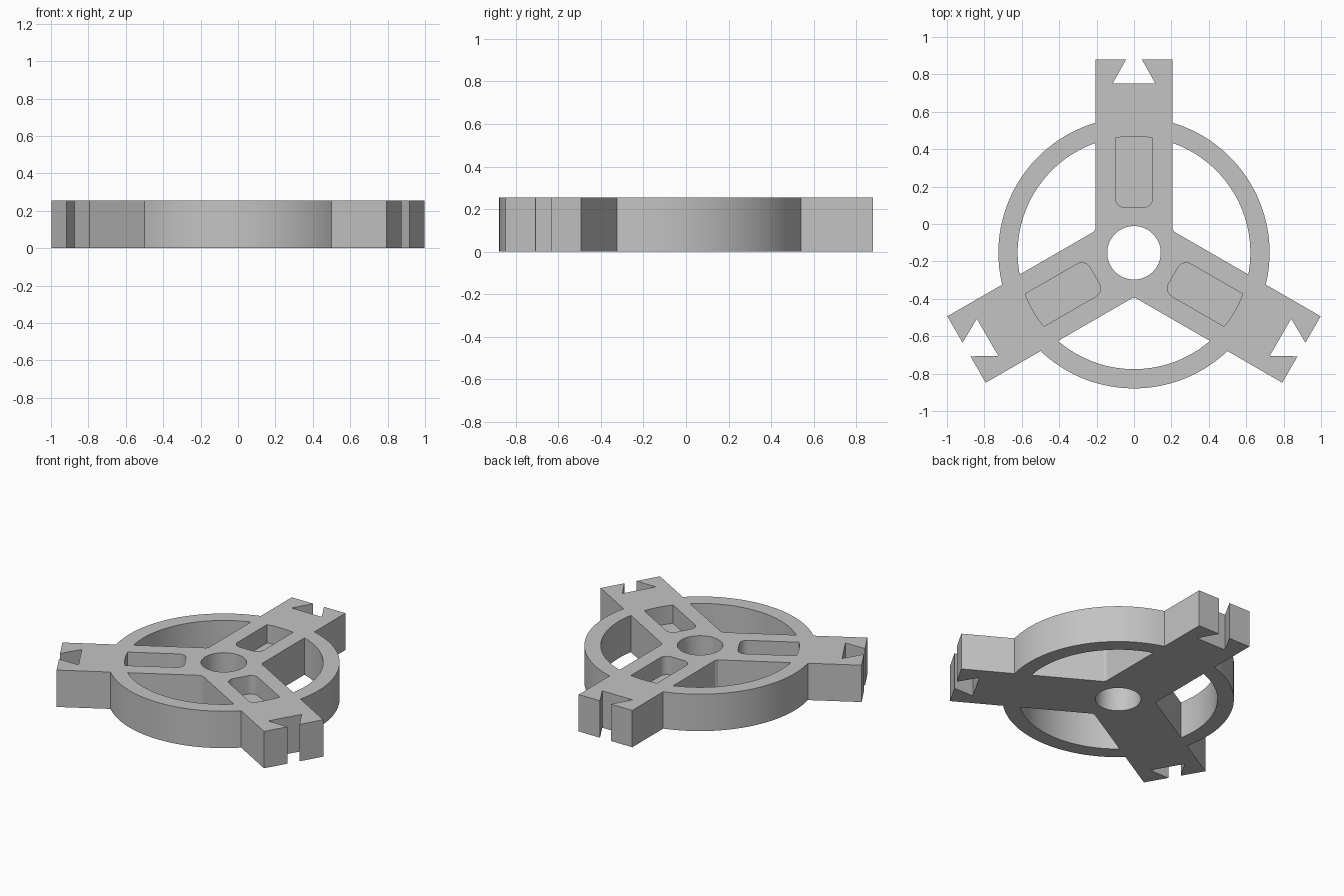
import bpy, bmesh
from math import sin, cos, asin, radians, pi, sqrt
from mathutils import Matrix, Vector

cube = bpy.data.objects.get("Cube")
if cube:
    bpy.data.objects.remove(cube, do_unlink=True)

HEIGHT = 0.255
POCKET_FLOOR = 0.128
RIM_OUT, RIM_IN = 0.725, 0.622
HUB, BORE = 0.243, 0.143
ARM, HALF = 1.034, 0.205          # arm reach and half width
CENTRE = Vector((0, -0.154, 0))
THIRD = radians(120)

grey = bpy.data.materials.new("plain grey")
grey.use_nodes = True
grey.diffuse_color = (0.55, 0.55, 0.55, 1)
grey.node_tree.nodes["Principled BSDF"].inputs["Base Color"].default_value = grey.diffuse_color


def arc(radius, start, end, steps, cx=0, cy=0):
    angles = [start + (end - start) * i / steps for i in range(steps + 1)]
    return [(cx + radius * cos(a), cy + radius * sin(a)) for a in angles]


def turned(points, angle):
    return [(x * cos(angle) - y * sin(angle), x * sin(angle) + y * cos(angle)) for x, y in points]


def prism(name, points, low, high):
    bm = bmesh.new()
    base = bm.faces.new([bm.verts.new((x, y, low)) for x, y in points])
    top = bmesh.ops.extrude_face_region(bm, geom=[base])["geom"]
    bmesh.ops.translate(bm, vec=(0, 0, high - low),
                        verts=[v for v in top if isinstance(v, bmesh.types.BMVert)])
    bmesh.ops.transform(bm, matrix=Matrix.Translation(CENTRE), verts=bm.verts)
    bmesh.ops.recalc_face_normals(bm, faces=bm.faces)
    mesh = bpy.data.meshes.new(name)
    bm.to_mesh(mesh)
    bm.free()
    mesh.materials.append(grey)
    obj = bpy.data.objects.new(name, mesh)
    bpy.context.collection.objects.link(obj)
    return obj


# One third of the outline: an arm with a dovetail slot, then the rim
edge = asin(HALF / RIM_OUT)
sector = [(ARM, -HALF), (ARM, -0.042), (ARM - 0.13, -0.115),
          (ARM - 0.13, 0.115), (ARM, 0.042), (ARM, HALF)]
sector += arc(RIM_OUT, edge, THIRD - edge, 40)

# Opening between two arms, the rim and the hub
outer, inner = asin(HALF / RIM_IN), asin(HALF / HUB)
window = arc(RIM_IN, outer, THIRD - outer, 40) + arc(HUB, THIRD - inner, inner, 4)

# Blind pocket in an arm: rounded at the hub, curved at the rim
r, half = 0.05, 0.1
end = asin(half / RIM_IN)
pocket = arc(RIM_IN, -end, end, 8)
pocket += arc(r, pi / 2, pi, 6, HUB + r, half - r)
pocket += arc(r, pi, 1.5 * pi, 6, HUB + r, r - half)

outline, cutters = [], [prism("bore_cutter", arc(BORE, 0, 2 * pi, 64)[:-1], -0.1, 0.4)]
for i in range(3):
    angle = pi / 2 + i * THIRD
    outline += turned(sector, angle)
    cutters.append(prism("window_cutter", turned(window, angle), -0.1, 0.4))
    cutters.append(prism("pocket_cutter", turned(pocket, angle), POCKET_FLOOR, 0.4))

wheel = prism("three_arm_wheel", outline, 0, HEIGHT)
bpy.ops.object.select_all(action='DESELECT')
bpy.context.view_layer.objects.active = wheel
wheel.select_set(True)
for cutter in cutters:
    cutter.hide_render = True
    mod = wheel.modifiers.new("cut", 'BOOLEAN')
    mod.operation = 'DIFFERENCE'
    mod.solver = 'EXACT'
    mod.object = cutter
    bpy.ops.object.modifier_apply(modifier=mod.name)
    bpy.data.objects.remove(cutter, do_unlink=True)

bpy.ops.object.shade_smooth_by_angle(angle=radians(30))
